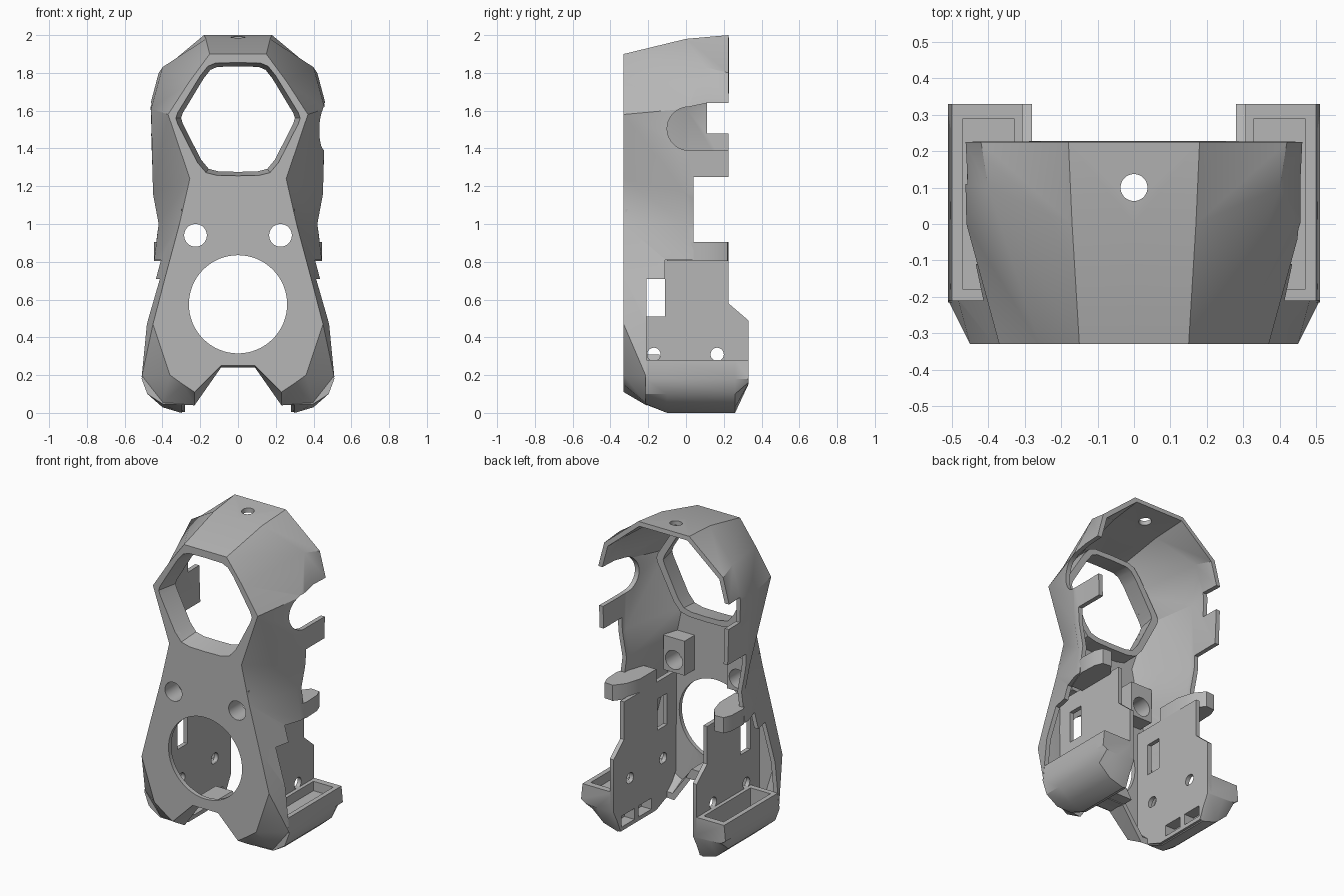
import bpy, bmesh
from math import cos, sin, pi, radians

if "Cube" in bpy.data.objects:
    bpy.data.objects.remove(bpy.data.objects["Cube"])

grey = bpy.data.materials.new("plain_grey")
grey.use_nodes = True
tone = (0.47, 0.47, 0.47, 1)
grey.diffuse_color = tone
grey.node_tree.nodes["Principled BSDF"].inputs["Base Color"].default_value = tone


def finish(name, bm):
    bmesh.ops.recalc_face_normals(bm, faces=bm.faces)
    mesh = bpy.data.meshes.new(name)
    bm.to_mesh(mesh)
    bm.free()
    mesh.materials.append(grey)
    ob = bpy.data.objects.new(name, mesh)
    bpy.context.scene.collection.objects.link(ob)
    return ob


def loft(name, rings, cap_end=True, facets=False):
    """Bridge rings of points; facets splits each quad, mirrored about x = 0."""
    bm = bmesh.new()
    loops = [[bm.verts.new(p) for p in ring] for ring in rings]
    n = len(loops[0])
    for a, b in zip(loops, loops[1:]):
        for i in range(n):
            j = (i + 1) % n
            if not facets:
                bm.faces.new((a[i], a[j], b[j], b[i]))
            elif i < n // 2:
                bm.faces.new((a[i], a[j], b[j]))
                bm.faces.new((a[i], b[j], b[i]))
            else:
                bm.faces.new((a[i], a[j], b[i]))
                bm.faces.new((a[j], b[j], b[i]))
    bm.faces.new(loops[0])
    if cap_end:
        bm.faces.new(loops[-1])
    return finish(name, bm)


def prism(name, pts, axis, lo, hi):
    """Extrude a 2D outline along one axis."""
    place = {"x": lambda p, t: (t, p[0], p[1]),
             "y": lambda p, t: (p[0], t, p[1]),
             "z": lambda p, t: (p[0], p[1], t)}[axis]
    return loft(name, [[place(p, t) for p in pts] for t in (lo, hi)])


def box(name, x, y, z):
    return prism(name, [(x[0], y[0]), (x[1], y[0]), (x[1], y[1]), (x[0], y[1])], "z", *z)


def arc(u, v, r, start=0, end=2 * pi, n=48):
    return [(u + r * cos(start + (end - start) * i / n),
             v + r * sin(start + (end - start) * i / n)) for i in range(n)]


def bake(ob):
    graph = bpy.context.evaluated_depsgraph_get()
    mesh = bpy.data.meshes.new_from_object(ob.evaluated_get(graph))
    ob.modifiers.clear()
    ob.data = mesh


def cut(ob, *cutters):
    for c in cutters:
        c.hide_render = True
        m = ob.modifiers.new("cut", "BOOLEAN")
        m.operation, m.solver, m.object = "DIFFERENCE", "EXACT", c
        bake(ob)
        bpy.data.objects.remove(c)


def mirrored(half):
    return half + [(-p[0],) + tuple(p[1:]) for p in half[-2:0:-1]]


# Faceted outer shell: front x z, middle x y z, back x z
rows = [
    (0, 1.90, 0, 0, 1.98, 0, 2.0),
    (.15, 1.90, .17, 0, 1.98, .18, 2.0),
    (.26, 1.75, .40, .1, 1.83, .42, 1.80),
    (.37, 1.58, .46, 0, 1.61, .465, 1.63),
    (.255, 1.24, .45, 0, 1.16, .45, 1.2),
    (.31, 1.0, .42, 0, 1.0, .42, 1.0),
    (.385, .72, .455, 0, .72, .46, .72),
    (.45, .47, .485, -.2, .47, .485, .47),
    (.36, .2, .51, -.21, .19, .51, .19),
    (.29, .15, .40, -.21, .05, .40, .05),
    (.23, .11, .23, -.21, .04, .23, .04),
    (.09, .25, .09, -.21, .24, .09, .24),
    (0, .25, 0, -.21, .24, 0, .24),
]
front = mirrored([(r[0], -.33, r[1]) for r in rows])
middle = mirrored([(r[2], r[3], r[4]) for r in rows])
back = mirrored([(r[5], .225, r[6]) for r in rows])
shell = loft("front_shell", [front, middle, back], cap_end=False, facets=True)
wall = shell.modifiers.new("wall", "SOLIDIFY")
wall.thickness, wall.offset, wall.use_even_offset = .028, -1, True
bake(shell)

# Rounded hexagonal opening that narrows inward, and the collar behind it
hexagon = mirrored([(0, 1.855), (.12, 1.852), (.16, 1.835), (.2, 1.785), (.32, 1.59),
                    (.33, 1.56), (.32, 1.53), (.215, 1.325), (.17, 1.272), (.11, 1.257), (0, 1.255)])


def scaled(sx, sz):
    return [(x * sx, 1.56 + (z - 1.56) * sz) for x, z in hexagon]


def opening():
    return loft("c", [[(x, y, z) for x, z in scaled(sx, sz)]
                      for y, sx, sz in ((-.35, 1.01, 1.01), (-.18, .9, .92))])


collar = prism("opening_collar", scaled(1.06, 1.04), "y", -.325, -.2)
cut(collar, opening())

cut(shell,
    opening(),
    prism("c", arc(0, .575, .26, n=64), "y", -.5, -.1),
    prism("c", arc(0, .1, .037), "z", 1.8, 2.2),
    # lower back clearance and waist relief
    box("c", (-.7, .7), (-.21, .5), (-.2, .71)),
    box("c", (-.7, .7), (-.11, .5), (.70, .81)),
    box("c", (-.7, .7), (.04, .5), (.80, 1.25)),
    # rounded notch on one side, small square notch on the other
    prism("c", arc(.015, 1.505, .115, 1.5 * pi, .5 * pi, 20)
          + [(.015, 1.62), (.11, 1.64), (.4, 1.64), (.4, 1.39)], "x", .3, .7),
    box("c", (-.7, -.3), (.11, .4), (1.48, 1.64)))

# Screw bosses behind the front plate
for s, side in ((1, "left"), (-1, "right")):
    boss = box(side + "_screw_boss", sorted((s * .15, s * .30)), (-.32, -.2), (.86, 1.08))
    hole = arc(s * .225, .94, .06)
    cut(boss, prism("c", hole, "y", -.5, 0))
    cut(shell, prism("c", hole, "y", -.5, -.1))

# Bracket reaching back over the bottom notch
prism("bottom_bracket", [(-.1, .245), (.1, .245), (.06, .31), (-.06, .31)], "y", -.32, -.14)

# Side plates, feet and shelves, on both sides
plate_outline = [(-.31, .2), (-.31, .82), (.225, .82), (.225, .58), (.33, .49),
                 (.33, .17), (.26, .005), (-.1, .005), (-.21, .05)]
foot_outline = [(.28, .28), (.5, .28), (.51, .18), (.48, .1), (.40, .03), (.30, 0), (.28, .02)]
shelf_outline = [(.28, -.1), (.385, -.1), (.425, 0), (.445, .06), (.44, .17), (.42, .22),
                 (.36, .225), (.31, .16), (.28, .06)]

for s, side in ((1, "left"), (-1, "right")):
    def air_slots():
        return [box("c", sorted((s * .25, s * .35)), (y, y + .13), (.03, .1)) for y in (-.05, .12)]

    plate = prism(side + "_side_plate", plate_outline, "x", *sorted((s * .28, s * .307)))
    cut(plate,
        box("c", (-.6, .6), (-.21, -.11), (.51, .71)),
        prism("c", arc(-.17, .31, .035), "x", -.6, .6),
        prism("c", arc(.165, .31, .035), "x", -.6, .6),
        *air_slots())

    # Foot with raised front and back ends, an open tray and inner air slots
    sections = []
    for y, floor in ((-.215, .045), (-.1, 0), (.26, 0), (.33, .15)):
        sections.append([(s * x, y, max(z, floor + z * .1)) for x, z in foot_outline])
    foot = loft(side + "_foot", sections)
    depth = .22 if s > 0 else .13
    cut(foot, box("c", sorted((s * .33, s * .47)), (-.18, .29), (depth, .5)), *air_slots())

    prism(side + "_shelf", [(s * x, y) for x, y in shelf_outline], "z", .805, .905)

# Soft facets on the shell, crisp edges and smooth round openings elsewhere
for ob in bpy.context.scene.collection.objects:
    if ob.type == "MESH" and ob.data.materials and ob.data.materials[0] == grey:
        bpy.ops.object.select_all(action="DESELECT")
        ob.select_set(True)
        bpy.context.view_layer.objects.active = ob
        bpy.ops.object.shade_smooth_by_angle(angle=radians(30))
